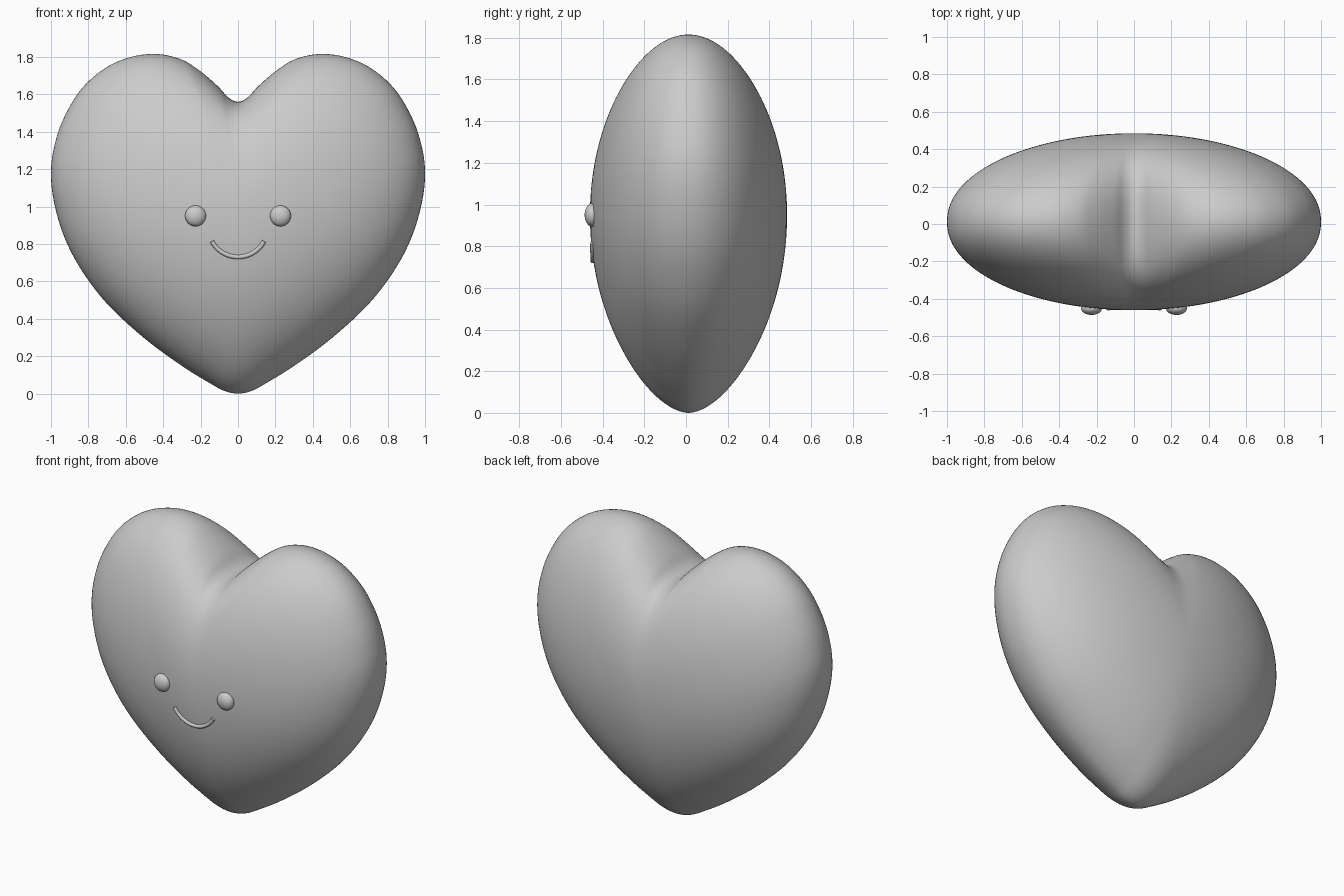
import bpy, bmesh, math
from mathutils import Vector
from mathutils.bvhtree import BVHTree

if "Cube" in bpy.data.objects:
    bpy.data.objects.remove(bpy.data.objects["Cube"])

grey = bpy.data.materials.new("light grey")
grey.diffuse_color = (0.6, 0.6, 0.6, 1)
grey.use_nodes = True
grey.node_tree.nodes["Principled BSDF"].inputs["Base Color"].default_value = grey.diffuse_color

CENTRE_Z, CENTRE_Y, DEPTH = 0.95, 0.012, 0.473
RINGS, STEPS = 40, 8

# Right half of the heart outline (x, z), notch to tip
HALF = [(0, 1.56), (.05, 1.582), (.11, 1.645), (.2, 1.722), (.3, 1.785), (.43, 1.815),
        (.57, 1.80), (.71, 1.74), (.84, 1.625), (.935, 1.465), (.985, 1.31), (1, 1.17),
        (.983, 1.02), (.93, .84), (.84, .665), (.7, .48), (.5, .295), (.3, .148),
        (.15, .055), (.07, .013), (0, 0)]


def closed_spline(pts, steps):
    """Smooth closed curve through the points."""
    out, n = [], len(pts)
    for i in range(n):
        a, b, c, d = (Vector(pts[(i + k) % n]) for k in (-1, 0, 1, 2))
        for s in range(steps):
            t = s / steps
            out.append(0.5 * (2 * b + (c - a) * t + (2 * a - 5 * b + 4 * c - d) * t * t
                              + (3 * b - a - 3 * c + d) * t ** 3))
    return out


def finish(ob):
    ob.data.materials.append(grey)
    for p in ob.data.polygons:
        p.use_smooth = True


# Heart body: outline rings that lose the notch towards the middle of each side
outline = closed_spline(HALF + [(-x, z) for x, z in HALF[-2:0:-1]], STEPS)
polar = sorted((math.atan2(p.y - CENTRE_Z, p.x), math.hypot(p.x, p.y - CENTRE_Z)) for p in outline)
N = len(polar)


def soft_radius(angle):
    """Mean radius around an angle, weighted by a wide bell."""
    total = weight = 0
    for i, (a, r) in enumerate(polar):
        span = (polar[(i + 1) % N][0] - polar[i - 1][0]) % math.tau
        diff = (a - angle + math.pi) % math.tau - math.pi
        w = span * math.exp(-(diff / 0.45) ** 2)
        total += w * r
        weight += w
    return total / weight


soft = [soft_radius(a) for a, r in polar]
bm = bmesh.new()


def ring(t, side):
    verts = []
    for (ang, r), r_soft in zip(polar, soft):
        fade = 2.7 if r < r_soft else 3.5
        radius = t * (r_soft + (r - r_soft) * t ** fade)
        s = math.sin(ang)
        power = 0.47 + (0.04 if s > 0 else 0.09) * s * s
        y = CENTRE_Y + side * DEPTH * max(0, 1 - t * t) ** power
        verts.append(bm.verts.new((radius * math.cos(ang), y, CENTRE_Z + radius * s)))
    return verts


rim = ring(1, 1)
for side in (-1, 1):
    pole = bm.verts.new((0, CENTRE_Y + side * DEPTH, CENTRE_Z))
    rings = [ring(math.sin(math.pi / 2 * k / RINGS), side) for k in range(1, RINGS)] + [rim]
    for i in range(N):
        j = (i + 1) % N
        bm.faces.new((pole, rings[0][i], rings[0][j]))
        for inner, outer in zip(rings, rings[1:]):
            bm.faces.new((inner[i], outer[i], outer[j], inner[j]))
bmesh.ops.recalc_face_normals(bm, faces=bm.faces)
tree = BVHTree.FromBMesh(bm)
mesh = bpy.data.meshes.new("heart_body")
bm.to_mesh(mesh)
bm.free()
body = bpy.data.objects.new("heart_body", mesh)
bpy.context.collection.objects.link(body)
finish(body)


def front_y(x, z):
    return tree.ray_cast(Vector((x, -2, z)), Vector((0, 1, 0)))[0].y


# Eyes: flattened beads set into the front
for name, x in (("left_eye", -.227), ("right_eye", .227)):
    bpy.ops.mesh.primitive_uv_sphere_add(segments=32, ring_count=16, radius=1,
                                         location=(x, front_y(x, .95) - .002, .95))
    eye = bpy.context.object
    eye.name = name
    eye.scale = (.056, .036, .056)
    finish(eye)

# Smile: round tube following the front surface
curve = bpy.data.curves.new("smile", 'CURVE')
curve.dimensions = '3D'
curve.bevel_depth = .012
curve.bevel_resolution = 3
curve.use_fill_caps = True
COUNT = 25
path = curve.splines.new('POLY')
path.points.add(COUNT - 1)
for i, p in enumerate(path.points):
    a = math.radians(-62 + 124 * i / (COUNT - 1))
    x, z = .158 * math.sin(a), .888 - .158 * math.cos(a)
    p.co = (x, front_y(x, z) - .002, z, 1)
path.use_smooth = True
smile = bpy.data.objects.new("smile", curve)
curve.materials.append(grey)
bpy.context.collection.objects.link(smile)
